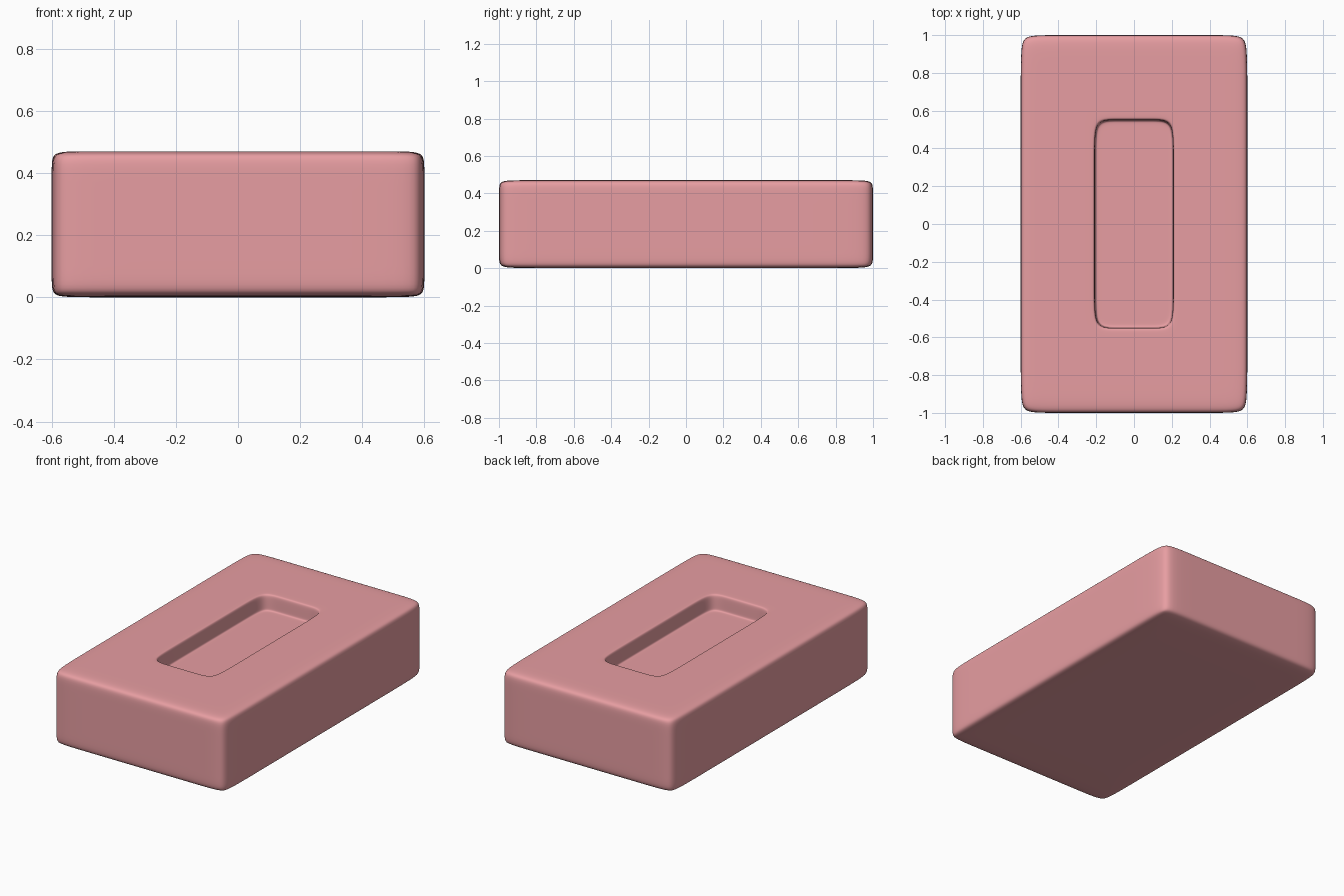
import bpy, bmesh

if "Cube" in bpy.data.objects:
    bpy.data.objects.remove(bpy.data.objects["Cube"])

bm = bmesh.new()

def ring(hx, hy, ix, iy, z):
    # 12-point rectangle: corners plus two support points per side
    pts = [(-hx, -hy), (-ix, -hy), (ix, -hy), (hx, -hy), (hx, -iy), (hx, iy),
           (hx, hy), (ix, hy), (-ix, hy), (-hx, hy), (-hx, iy), (-hx, -iy)]
    return [bm.verts.new((x, y, z)) for x, y in pts]

def cap(r, ix, iy, z, flip):
    # fill a ring with a 3 x 3 patch of quads
    a, b, c, d = [bm.verts.new((x, y, z)) for x, y in ((-ix, -iy), (ix, -iy), (ix, iy), (-ix, iy))]
    grid = [[r[0], r[1], r[2], r[3]], [r[11], a, b, r[4]],
            [r[10], d, c, r[5]], [r[9], r[8], r[7], r[6]]]
    for j in range(3):
        for i in range(3):
            q = [grid[j][i], grid[j][i+1], grid[j+1][i+1], grid[j+1][i]]
            bm.faces.new(q[::-1] if flip else q)

# control cage: outer wall, top face, recess wall, recess floor
H, F = 0.47, 0.37
layers = [(0.6, 1.0, 0.5, 0.83, 0), (0.6, 1.0, 0.5, 0.83, 0.045),
          (0.6, 1.0, 0.5, 0.83, H - 0.045), (0.6, 1.0, 0.5, 0.83, H),
          (0.5, 0.88, 0.4, 0.72, H),
          (0.23, 0.575, 0.11, 0.40, H), (0.212, 0.555, 0.10, 0.39, H),
          (0.208, 0.551, 0.10, 0.39, H - 0.02), (0.205, 0.548, 0.10, 0.39, F + 0.015),
          (0.203, 0.546, 0.10, 0.39, F), (0.18, 0.52, 0.09, 0.37, F)]
rings = [ring(*l) for l in layers]
for lo, hi in zip(rings, rings[1:]):
    for i in range(12):
        j = (i + 1) % 12
        bm.faces.new((lo[i], lo[j], hi[j], hi[i]))
cap(rings[0], 0.5, 0.83, 0, True)
cap(rings[-1], 0.08, 0.35, F, False)

me = bpy.data.meshes.new("soft_block")
bm.to_mesh(me)
bm.free()
ob = bpy.data.objects.new("soft_block", me)
bpy.context.collection.objects.link(ob)
for p in me.polygons:
    p.use_smooth = True
sub = ob.modifiers.new("smooth", 'SUBSURF')
sub.levels = sub.render_levels = 3

mat = bpy.data.materials.new("pink")
mat.diffuse_color = (0.80, 0.34, 0.36, 1)
mat.use_nodes = True
mat.node_tree.nodes["Principled BSDF"].inputs["Base Color"].default_value = mat.diffuse_color
me.materials.append(mat)
